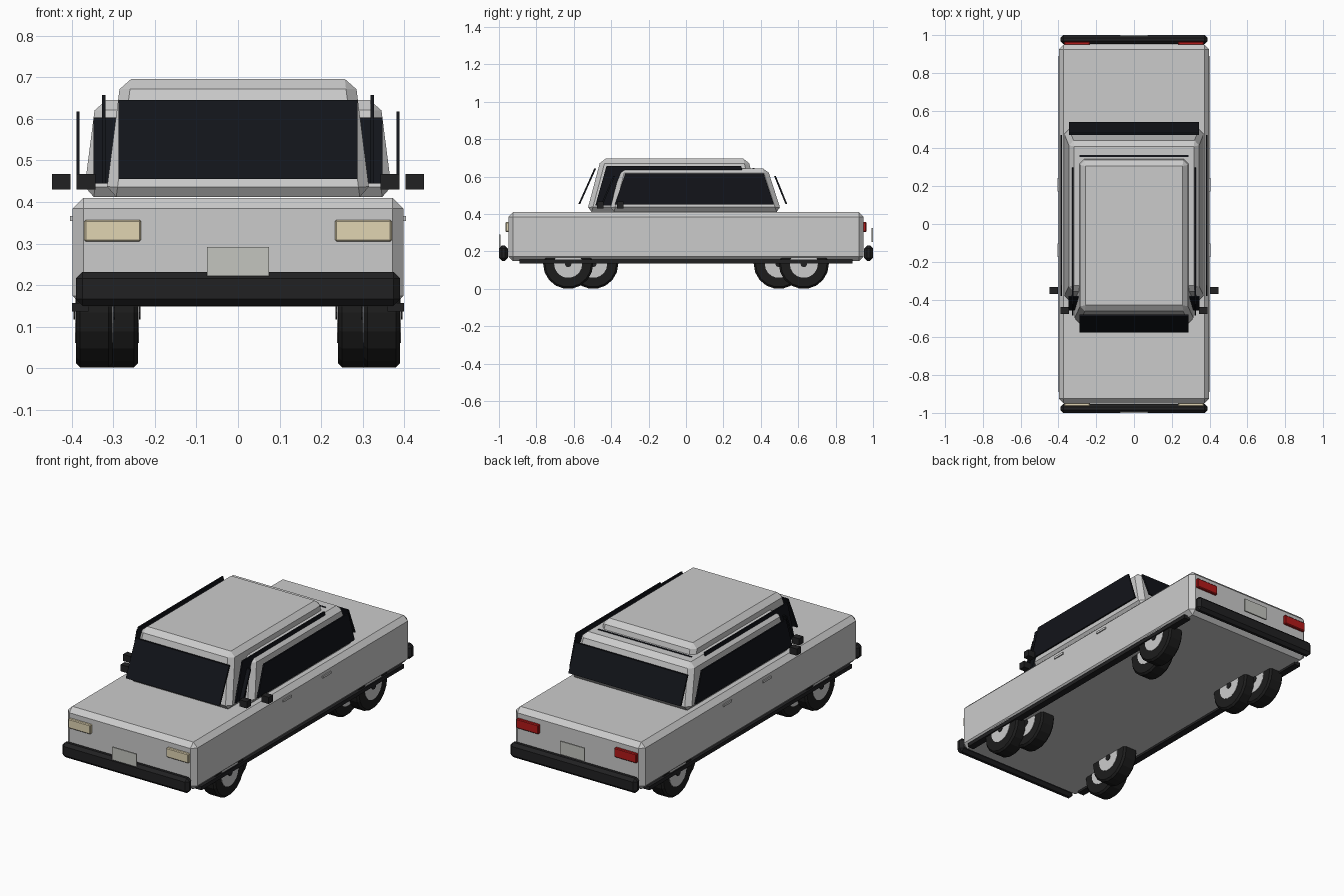
import bpy, bmesh, math
from mathutils import Matrix

if "Cube" in bpy.data.objects:
    bpy.data.objects.remove(bpy.data.objects["Cube"])


def material(name, rgb):
    m = bpy.data.materials.new(name)
    m.diffuse_color = (*rgb, 1)
    m.use_nodes = True
    m.node_tree.nodes["Principled BSDF"].inputs["Base Color"].default_value = m.diffuse_color
    return m


GLASS = material("dark_glass", (0.006, 0.007, 0.010))
RUBBER = material("rubber", (0.012, 0.012, 0.012))
TRIM = material("black_trim", (0.015, 0.015, 0.016))
LAMP = material("warm_lamp", (0.75, 0.66, 0.45))
RED = material("red_lamp", (0.45, 0.01, 0.01))
PLATE = material("plate", (0.55, 0.56, 0.52))


def finish(name, bm, mat=None, bevel=0.0):
    bmesh.ops.recalc_face_normals(bm, faces=bm.faces)
    mesh = bpy.data.meshes.new(name)
    bm.to_mesh(mesh)
    bm.free()
    ob = bpy.data.objects.new(name, mesh)
    bpy.context.collection.objects.link(ob)
    if mat:
        mesh.materials.append(mat)
    if bevel:
        b = ob.modifiers.new("bevel", 'BEVEL')
        b.width, b.segments, b.limit_method = bevel, 1, 'ANGLE'
    return ob


def hexa(name, bottom, top, mat=None, bevel=0.0):
    """Box or frustum; each end is (x0, x1, y0, y1, z)."""
    bm = bmesh.new()
    rings = []
    for x0, x1, y0, y1, z in (bottom, top):
        rings.append([bm.verts.new((x, y, z)) for x, y in
                      ((x0, y0), (x1, y0), (x1, y1), (x0, y1))])
    lo, hi = rings
    bm.faces.new(lo)
    bm.faces.new(hi)
    for i in range(4):
        j = (i + 1) % 4
        bm.faces.new((lo[i], lo[j], hi[j], hi[i]))
    return finish(name, bm, mat, bevel)


def box(name, x, y, z, mat=None, bevel=0.0):
    x = sorted(x)
    return hexa(name, (*x, *y, z[0]), (*x, *y, z[1]), mat, bevel)


def cylinder_x(name, x0, x1, y, z, r, sides, mat=None, bevel=0.0):
    bm = bmesh.new()
    m = Matrix.Translation(((x0 + x1) / 2, y, z)) @ Matrix.Rotation(math.pi / 2, 4, 'Y')
    bmesh.ops.create_cone(bm, cap_ends=True, segments=sides, radius1=r, radius2=r,
                          depth=abs(x1 - x0), matrix=m)
    return finish(name, bm, mat, bevel)


# Body shell
box("body", (-0.398, 0.398), (-0.95, 0.95), (0.148, 0.41), None, 0.026)

# Bumpers, number plates
for end, s in (("front", -1), ("rear", 1)):
    box(end + "_bumper", (-0.39, 0.39), sorted((s * 0.952, s * 1.0)), (0.15, 0.232), TRIM, 0.016)
box("front_plate", (-0.075, 0.075), (-1.0, -0.992), (0.222, 0.292), PLATE)
box("rear_plate", (-0.075, 0.075), (0.992, 1.0), (0.252, 0.325), PLATE)

# Two nested cabins: tall narrow one forward, low wide one behind
hexa("tall_cabin", (-0.318, 0.318, -0.53, 0.40, 0.412),
     (-0.282, 0.282, -0.455, 0.332, 0.696), None, 0.025)
hexa("wide_cabin", (-0.372, 0.372, -0.41, 0.51, 0.412),
     (-0.342, 0.342, -0.35, 0.435, 0.645), None, 0.025)

# Sloping windscreens and rear windows, standing just off the cabins
# name: half width, bottom (y, z), top (y, z)
for name, w, (yb, zb), (yt, zt) in (
        ("tall_windscreen", 0.288, (-0.570, 0.455), (-0.485, 0.645)),
        ("wide_windscreen", 0.348, (-0.452, 0.445), (-0.385, 0.603)),
        ("tall_rear_window", 0.288, (0.425, 0.455), (0.360, 0.647)),
        ("wide_rear_window", 0.345, (0.536, 0.455), (0.476, 0.603))):
    t = 0.005
    hexa(name, (-w, w, yb - t, yb + t, zb), (-w, w, yt - t, yt + t, zt), GLASS)

for side, s in (("left", -1), ("right", 1)):
    def span(a, b):
        return tuple(sorted((s * a, s * b)))

    # Side windows
    x = span(0.319, 0.327)
    hexa(side + "_tall_side_window", (*x, -0.485, 0.35, 0.445), (*x, -0.425, 0.295, 0.657), GLASS)
    x = span(0.381, 0.389)
    hexa(side + "_wide_side_window", (*x, -0.38, 0.47, 0.45), (*x, -0.325, 0.415, 0.618), GLASS)

    # Mirrors
    box(side + "_inner_mirror", span(0.343, 0.388), (-0.477, -0.44), (0.43, 0.467), TRIM)
    box(side + "_outer_mirror", span(0.403, 0.448), (-0.37, -0.333), (0.43, 0.467), TRIM)

    # Door handles and sills
    for end, y in (("front", -0.14), ("rear", 0.207)):
        box(f"{side}_{end}_handle", span(0.39, 0.404), (y - 0.036, y + 0.036), (0.354, 0.366))
    box(side + "_sill", span(0.36, 0.399), (-0.89, 0.89), (0.136, 0.157), TRIM)

    # Lamps
    box(side + "_headlamp", span(0.233, 0.37), (-0.965, -0.94), (0.305, 0.357), LAMP, 0.004)
    box(side + "_tail_lamp", span(0.233, 0.37), (0.94, 0.965), (0.305, 0.357), RED, 0.004)

    # Paired wheels: outer ones toward the ends, inner ones toward the middle
    for pos, x0, y0 in (("outer", 0.302, 0.63), ("inner", 0.24, 0.496)):
        for end, e in (("front", -1), ("rear", 1)):
            name, x1, y = f"{side}_{end}_{pos}", x0 + 0.088, e * y0
            cylinder_x(name + "_tyre", s * x0, s * x1, y, 0.134, 0.134, 18, RUBBER, 0.01)
            cylinder_x(name + "_hub", s * (x0 - 0.002), s * (x1 + 0.002), y, 0.134, 0.075, 18)
            cylinder_x(name + "_cap", s * (x0 - 0.005), s * (x1 + 0.006), y, 0.134, 0.018, 10, TRIM)
